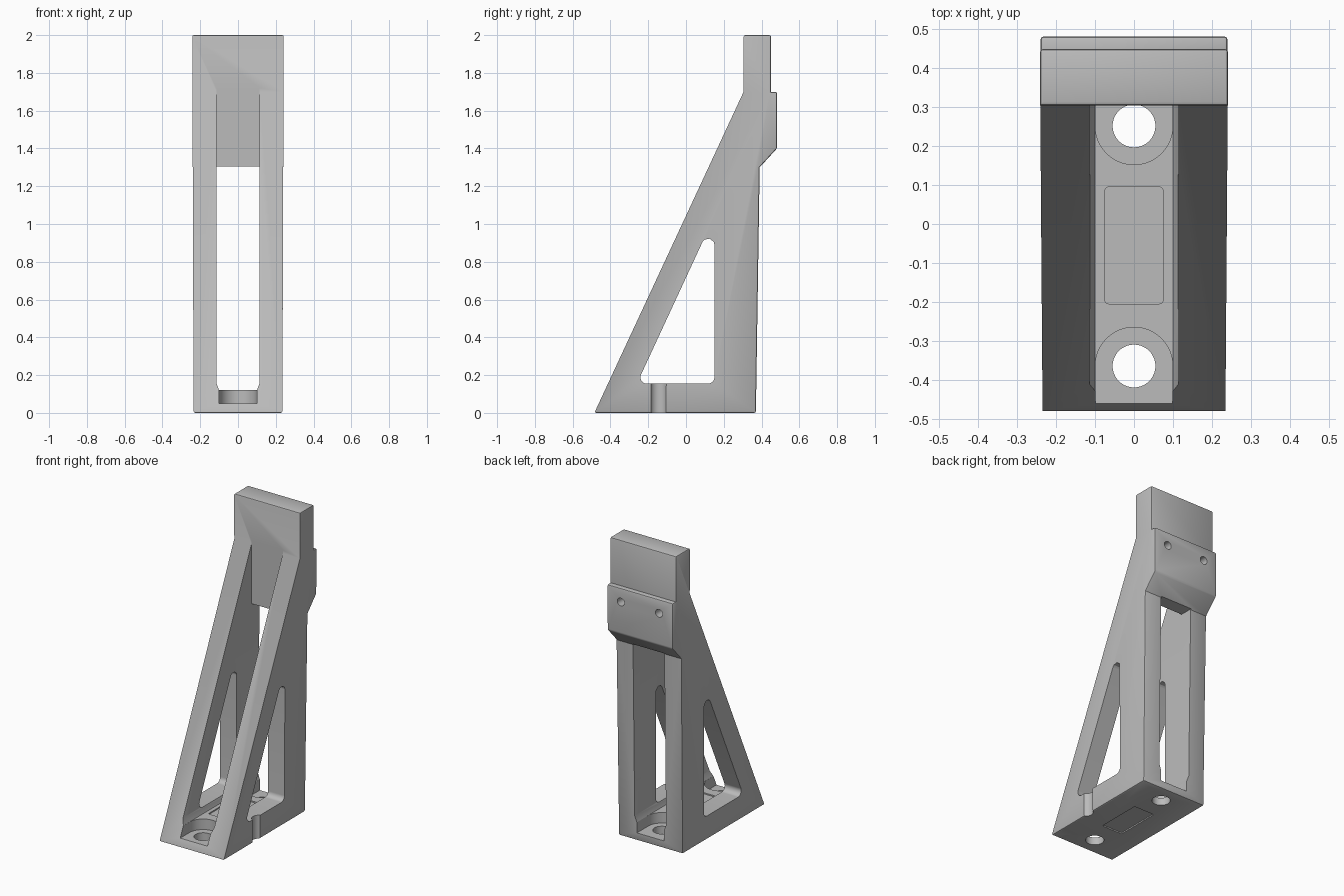
import bpy, bmesh, math
from mathutils import Vector

cube = bpy.data.objects.get("Cube")
if cube:
    bpy.data.objects.remove(cube, do_unlink=True)

grey = bpy.data.materials.new("plain grey")
grey.use_nodes = True
colour = (0.5, 0.5, 0.5, 1)
grey.diffuse_color = colour
grey.node_tree.nodes["Principled BSDF"].inputs["Base Color"].default_value = colour


def prism(name, profile, axis, lo, hi):
    """Extrude a closed 2D profile along an axis from lo to hi."""
    place = {"x": lambda a, b, t: (t, a, b),
             "y": lambda a, b, t: (a, t, b),
             "z": lambda a, b, t: (a, b, t)}[axis]
    bm = bmesh.new()
    low = [bm.verts.new(place(a, b, lo)) for a, b in profile]
    high = [bm.verts.new(place(a, b, hi)) for a, b in profile]
    n = len(profile)
    bm.faces.new(low)
    bm.faces.new(high[::-1])
    for i in range(n):
        j = (i + 1) % n
        bm.faces.new((low[j], low[i], high[i], high[j]))
    bmesh.ops.recalc_face_normals(bm, faces=bm.faces)
    mesh = bpy.data.meshes.new(name)
    bm.to_mesh(mesh)
    bm.free()
    mesh.materials.append(grey)
    obj = bpy.data.objects.new(name, mesh)
    bpy.context.collection.objects.link(obj)
    return obj


def rect(a0, a1, b0, b1):
    return [(a0, b0), (a1, b0), (a1, b1), (a0, b1)]


def arc(cx, cy, r, start, end, steps):
    return [(cx + r * math.cos(start + (end - start) * i / steps),
             cy + r * math.sin(start + (end - start) * i / steps))
            for i in range(steps + 1)]


def circle(cx, cy, r, steps=48):
    return arc(cx, cy, r, 0, math.tau, steps)[:-1]


def fillet(points, r, steps=8):
    """Round every corner of a convex profile."""
    out = []
    for i, p in enumerate(points):
        p = Vector(p)
        u = (Vector(points[i - 1]) - p).normalized()
        v = (Vector(points[(i + 1) % len(points)]) - p).normalized()
        half = u.angle(v) / 2
        centre = p + (u + v).normalized() * r / math.sin(half)
        a = p + u * r / math.tan(half) - centre
        b = p + v * r / math.tan(half) - centre
        out += [tuple(centre + a.lerp(b, k / steps).normalized() * r)
                for k in range(steps + 1)]
    return out


def cut(target, cutter):
    cutter.hide_render = True
    mod = target.modifiers.new("cut", "BOOLEAN")
    mod.operation = "DIFFERENCE"
    mod.solver = "EXACT"
    mod.object = cutter
    bpy.context.view_layer.objects.active = target
    bpy.ops.object.modifier_apply(modifier=mod.name)
    bpy.data.objects.remove(cutter, do_unlink=True)


# Bracket body: side outline with a clamp block at the back
outline = [(-0.485, 0), (0.305, 1.70), (0.305, 2.0), (0.45, 2.0), (0.45, 1.70),
           (0.482, 1.70), (0.482, 1.40), (0.39, 1.30), (0.37, 0)]
body = prism("bracket_body", outline, "x", -1, 1)

# Slight draft in width, then soft edges on the back, top and foot
bm = bmesh.new()
bm.from_mesh(body.data)
for v in bm.verts:
    v.co.x *= 0.235 + 0.0035 * v.co.z
soft = []
for e in bm.edges:
    mid = (e.verts[0].co + e.verts[1].co) / 2
    if (mid.y > 0.32 or mid.z > 1.9 or mid.z < 0.01) and e.calc_face_angle_signed() > 0.3:
        soft.append(e)
bmesh.ops.bevel(bm, geom=soft, offset=0.009, segments=2, profile=0.5, affect="EDGES")
bm.to_mesh(body.data)
bm.free()

# Central slot, narrowing at the floor, and its upper part in front of the panel
slot = [(-0.10, 0.12), (0.10, 0.12), (0.115, 0.16), (0.115, 1.305),
        (-0.115, 1.305), (-0.115, 0.16)]
cut(body, prism("slot_cutter", slot, "y", -1, 1))
cut(body, prism("upper_slot_cutter", rect(-0.115, 0.115, 1.2, 1.72), "y", -1, 0.306))

# Triangular side windows
window = fillet([(-0.26, 0.155), (0.15, 0.155), (0.15, 1.04)], 0.033)
cut(body, prism("window_cutter", window, "x", -1, 1))

# Open-ended counterbores with bolt holes
for y, side in ((-0.365, -1), (0.252, 1)):
    bore = arc(0, y, 0.0995, 0, -side * math.pi, 32)
    bore += [(-0.0995, side), (0.0995, side)]
    cut(body, prism("counterbore_cutter", bore, "z", 0.05, 0.125))
    cut(body, prism("bolt_hole_cutter", circle(0, y, 0.055), "z", -0.1, 0.1))

# Shallow rounded recesses above and below the foot
recess = fillet(rect(-0.075, 0.075, -0.205, 0.095), 0.01, 4)
for lo, hi in ((-0.1, 0.008), (0.112, 0.2)):
    cut(body, prism("recess_cutter", recess, "z", lo, hi))

# Vertical groove on one side of the foot
cut(body, prism("groove_cutter", circle(0.255, -0.145, 0.045), "z", -0.1, 0.2))

# Blind screw holes in the clamp block
for x in (-0.14, 0.14):
    cut(body, prism("screw_hole_cutter", circle(x, 1.61, 0.026, 32), "y", 0.37, 0.6))

bpy.ops.object.select_all(action="DESELECT")
body.select_set(True)
bpy.context.view_layer.objects.active = body
bpy.ops.object.shade_smooth_by_angle(angle=math.radians(25))
